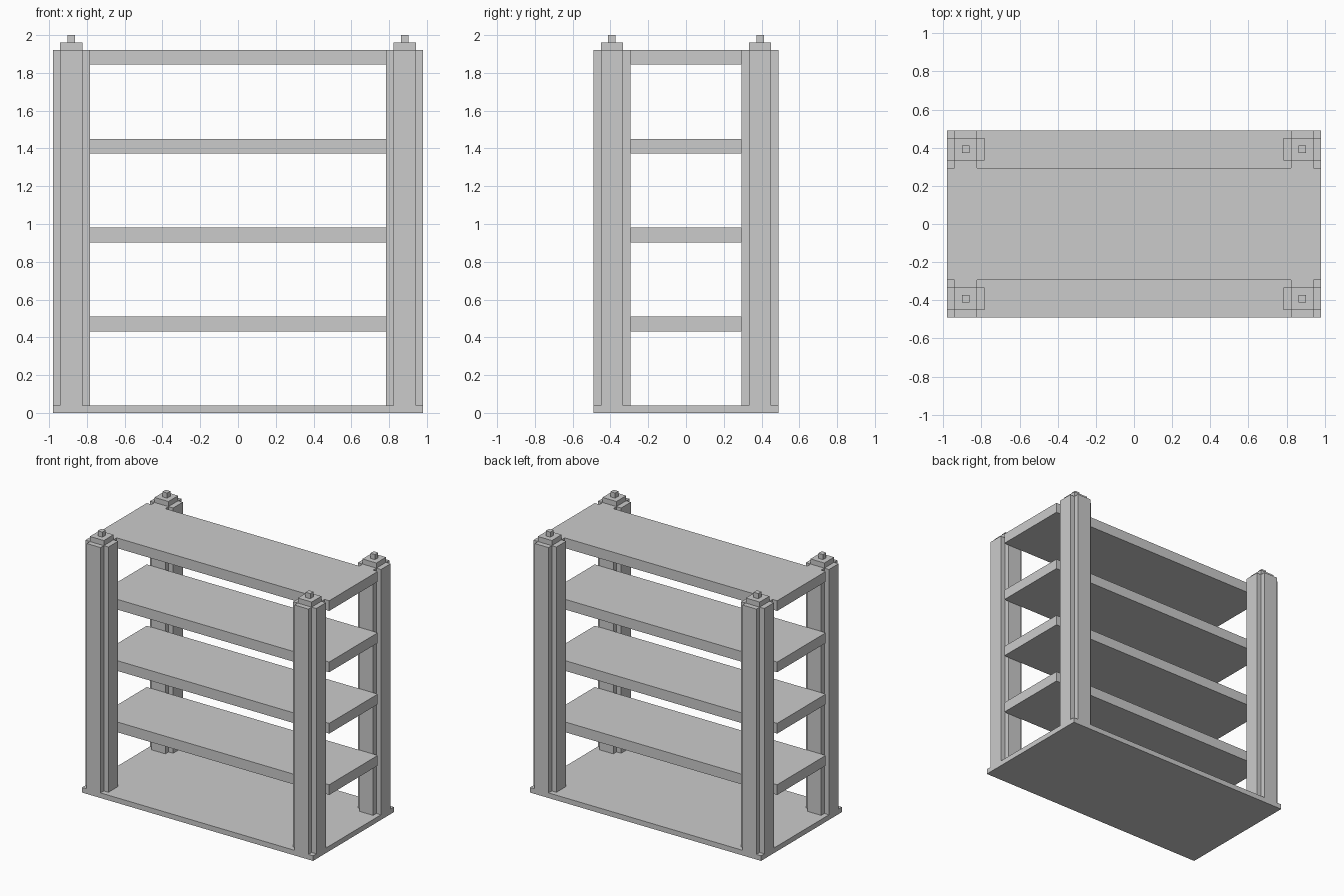
import bpy, bmesh

if "Cube" in bpy.data.objects:
    bpy.data.objects.remove(bpy.data.objects["Cube"])

U = 2 / 51  # the whole model sits on a regular grid: 51 units tall


def prism(name, outline, z0, z1):
    """Extrude a closed xy outline (grid units) from z0 to z1."""
    bm = bmesh.new()
    face = bm.faces.new([bm.verts.new((x * U, y * U, z0 * U)) for x, y in outline])
    ext = bmesh.ops.extrude_face_region(bm, geom=[face])
    top = [g for g in ext["geom"] if isinstance(g, bmesh.types.BMVert)]
    bmesh.ops.translate(bm, verts=top, vec=(0, 0, (z1 - z0) * U))
    bmesh.ops.recalc_face_normals(bm, faces=bm.faces)
    mesh = bpy.data.meshes.new(name)
    bm.to_mesh(mesh)
    bm.free()
    obj = bpy.data.objects.new(name, mesh)
    bpy.context.collection.objects.link(obj)
    return obj


def rect(cx, cy, hx, hy):
    return [(cx - hx, cy - hy), (cx + hx, cy - hy), (cx + hx, cy + hy), (cx - hx, cy + hy)]


def plus(cx, cy, a, b):
    """Cross outline: arm reach a, arm half width b."""
    pts = [(a, -b), (a, b), (b, b), (b, a), (-b, a), (-b, b),
           (-a, b), (-a, -b), (-b, -b), (-b, -a), (b, -a), (b, -b)]
    return [(cx + x, cy + y) for x, y in pts]


# base plate
prism("base_plate", rect(0, 0, 25, 12.5), 0, 1)

# four evenly spaced shelves, the top one flush with the posts
for i in range(4):
    z = 11 + 12 * i
    prism(f"shelf_{i + 1}", rect(0, 0, 25, 7.5), z, z + 2)

# corner posts with cross section, square cap and small finial
for sx, side in ((-1, "left"), (1, "right")):
    for sy, end in ((-1, "front"), (1, "back")):
        cx, cy = sx * 22.5, sy * 10
        prism(f"{end}_{side}_post", plus(cx, cy, 2.5, 1.5), 1, 49)
        prism(f"{end}_{side}_cap", rect(cx, cy, 1.5, 1.5), 49, 50)
        prism(f"{end}_{side}_finial", rect(cx, cy, 0.5, 0.5), 50, 51)
